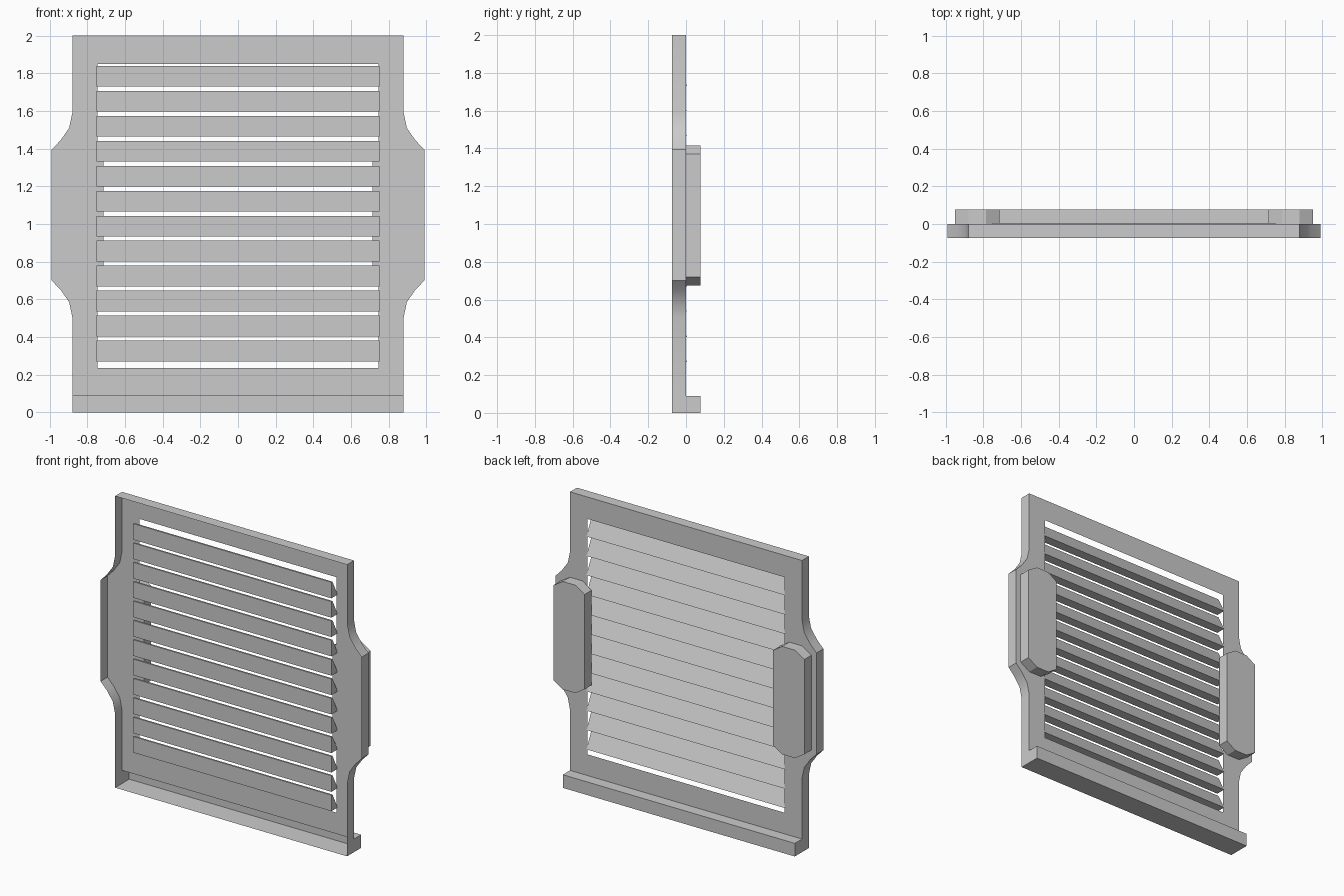
import bpy, bmesh

if "Cube" in bpy.data.objects:
    bpy.data.objects.remove(bpy.data.objects["Cube"])

FRONT, BACK = -0.075, 0.078      # depth limits; the panel face lies at y = 0


def make_object(name, faces, mirror=False, smooth=False):
    """Build a mesh from lists of corner points, welded together."""
    bm = bmesh.new()
    for pts in faces:
        bm.faces.new([bm.verts.new(p) for p in pts])
    bmesh.ops.remove_doubles(bm, verts=bm.verts, dist=1e-5)
    bmesh.ops.recalc_face_normals(bm, faces=bm.faces)
    mesh = bpy.data.meshes.new(name)
    bm.to_mesh(mesh)
    bm.free()
    obj = bpy.data.objects.new(name, mesh)
    bpy.context.collection.objects.link(obj)
    if mirror:
        mod = obj.modifiers.new("Mirror", 'MIRROR')
        mod.use_clip = True
    if smooth:
        bpy.ops.object.select_all(action='DESELECT')
        obj.select_set(True)
        bpy.context.view_layer.objects.active = obj
        bpy.ops.object.shade_smooth_by_angle(angle=0.6)
    return obj


def walls(path, y0, y1):
    """Quads joining consecutive (x, z) points between two depths."""
    return [[(a[0], y0, a[1]), (b[0], y0, b[1]), (b[0], y1, b[1]), (a[0], y1, a[1])]
            for a, b in zip(path, path[1:])]


# Panel shell, open at the front: right half outline, mirrored
LIP = 0.09
flare = [(0.88, 1.59), (0.897, 1.51), (0.942, 1.445), (0.99, 1.395)]
flare += [(x, 2.095 - z) for x, z in reversed(flare)]
outline = [(0, 2), (0.88, 2)] + flare + [(0.88, LIP)]
window = [(0, LIP), (0, 0.235), (0.746, 0.235), (0.746, 1.85), (0, 1.85)]
faces = [[(x, 0, z) for x, z in outline + window]]
faces += walls(outline, FRONT, 0)
make_object("panel_shell", faces, mirror=True, smooth=True)

# Bottom lip: hollow channel stepping out behind the panel
faces = walls([(0, 0), (0.88, 0), (0.88, LIP)], FRONT, 0)
faces += walls([(0, 0), (0.88, 0), (0.88, LIP), (0, LIP)], 0, BACK)[:3]
faces.append([(0, BACK, 0), (0.88, BACK, 0), (0.88, BACK, LIP), (0, BACK, LIP)])
make_object("bottom_lip", faces, mirror=True)

# Louvre slats: wedges with upright front, flat bottom and sloping back
section = [(-0.062, 0), (0.005, 0), (-0.05, 0.11), (-0.062, 0.11)]
for i in range(12):
    z0 = 1.73 - i * 0.1327
    ring = [[(x, y, z0 + z) for y, z in section] for x in (-0.752, 0.752)]
    faces = [ring[0], ring[1]]
    for j in range(4):
        k = (j + 1) % 4
        faces.append([ring[0][j], ring[0][k], ring[1][k], ring[1][j]])
    make_object("louvre_slat", faces)

# Rear side pads with chamfered corners
pad = [(0.785, 1.415), (0.88, 1.415), (0.952, 1.37), (0.952, 0.72),
       (0.88, 0.675), (0.785, 0.675), (0.715, 0.72), (0.715, 1.37)]
faces = [[(x, y, z) for x, z in pad] for y in (0.001, BACK)]
faces += walls(pad + pad[:1], 0.001, BACK)
make_object("side_pad", faces, mirror=True)
